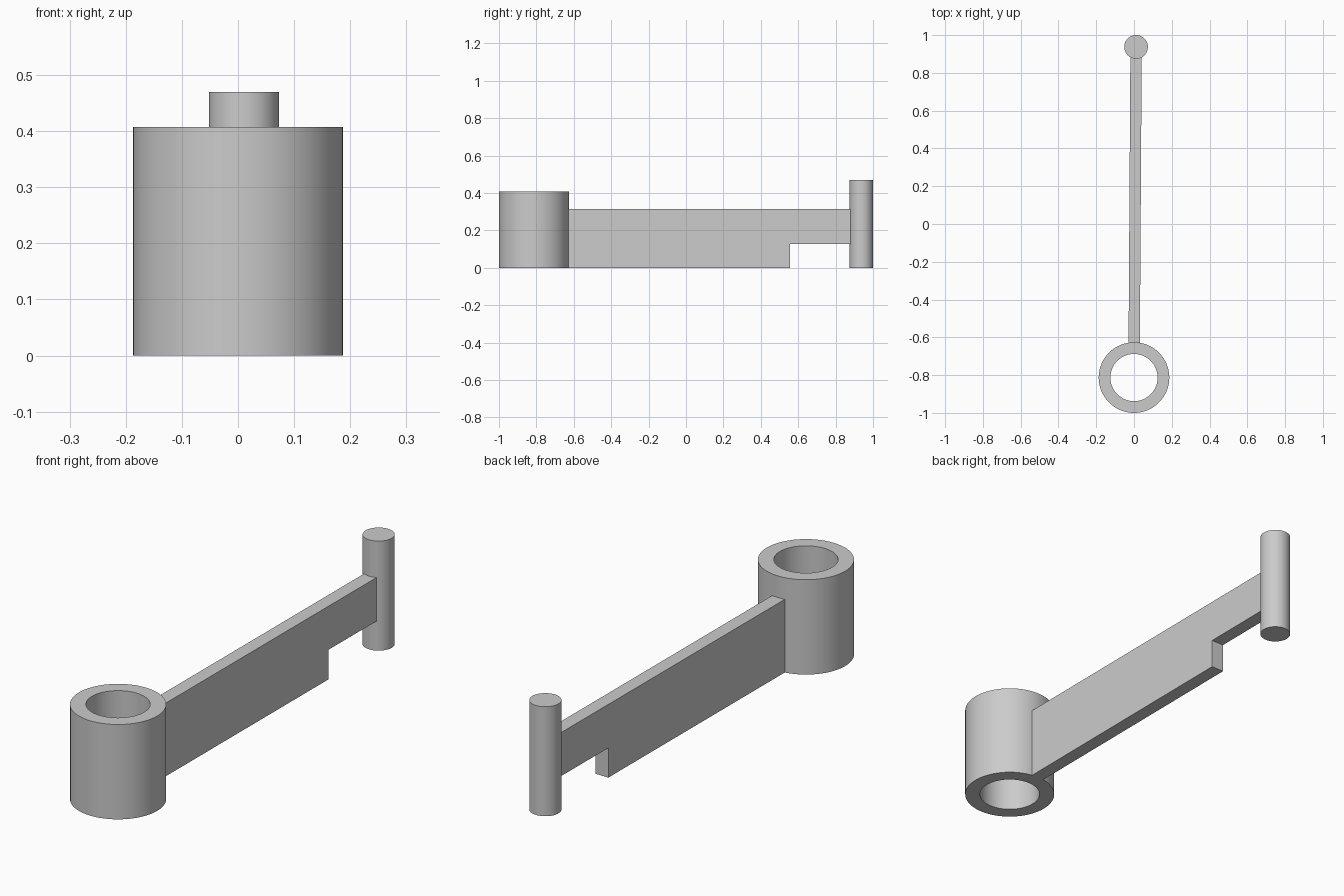
import bpy
import bmesh
import math

cube = bpy.data.objects.get("Cube")
if cube:
    bpy.data.objects.remove(cube, do_unlink=True)

grey = bpy.data.materials.new("plain grey")
grey.use_nodes = True
colour = (0.6, 0.6, 0.6, 1)
grey.diffuse_color = colour
grey.node_tree.nodes["Principled BSDF"].inputs["Base Color"].default_value = colour

COLLAR = (0.0, -0.813)
PIN = (0.011, 0.9375)


def finish(name, bm, location, turn=0.0, smooth=False):
    bmesh.ops.recalc_face_normals(bm, faces=bm.faces)
    mesh = bpy.data.meshes.new(name)
    bm.to_mesh(mesh)
    bm.free()
    mesh.materials.append(grey)
    obj = bpy.data.objects.new(name, mesh)
    bpy.context.collection.objects.link(obj)
    obj.location = (*location, 0)
    obj.rotation_euler.z = turn
    if smooth:
        bpy.ops.object.select_all(action="DESELECT")
        obj.select_set(True)
        bpy.context.view_layer.objects.active = obj
        bpy.ops.object.shade_smooth_by_angle(angle=math.radians(30))
    return obj


def lathe(name, profile, closed, location, sides=64):
    """Spin an (r, z) profile around the vertical axis."""
    bm = bmesh.new()
    verts = [bm.verts.new((r, 0, z)) for r, z in profile]
    edges = [bm.edges.new(pair) for pair in zip(verts, verts[1:])]
    if closed:
        edges.append(bm.edges.new((verts[-1], verts[0])))
    bmesh.ops.spin(bm, geom=verts + edges, axis=(0, 0, 1), cent=(0, 0, 0),
                   angle=math.tau, steps=sides, use_duplicate=False)
    bmesh.ops.remove_doubles(bm, verts=bm.verts, dist=0.0001)
    return finish(name, bm, location, smooth=True)


# Hollow collar and solid pin
lathe("collar", [(0.125, 0), (0.187, 0), (0.187, 0.407), (0.125, 0.407)], True, COLLAR)
lathe("pin", [(0, 0), (0.0625, 0), (0.0625, 0.47), (0, 0.47)], False, PIN)

# Flat arm with a notch under its far end, aimed from collar to pin
start, notch, end = 0.182, 1.37, 1.694
outline = [(start, 0), (notch, 0), (notch, 0.127), (end, 0.127), (end, 0.314), (start, 0.314)]
half_width = 0.03
bm = bmesh.new()
side = bm.faces.new([bm.verts.new((-half_width, y, z)) for y, z in outline])
extruded = bmesh.ops.extrude_face_region(bm, geom=[side])["geom"]
bmesh.ops.translate(bm, vec=(2 * half_width, 0, 0),
                    verts=[v for v in extruded if isinstance(v, bmesh.types.BMVert)])
turn = -math.atan2(PIN[0] - COLLAR[0], PIN[1] - COLLAR[1])
finish("arm", bm, COLLAR, turn)
